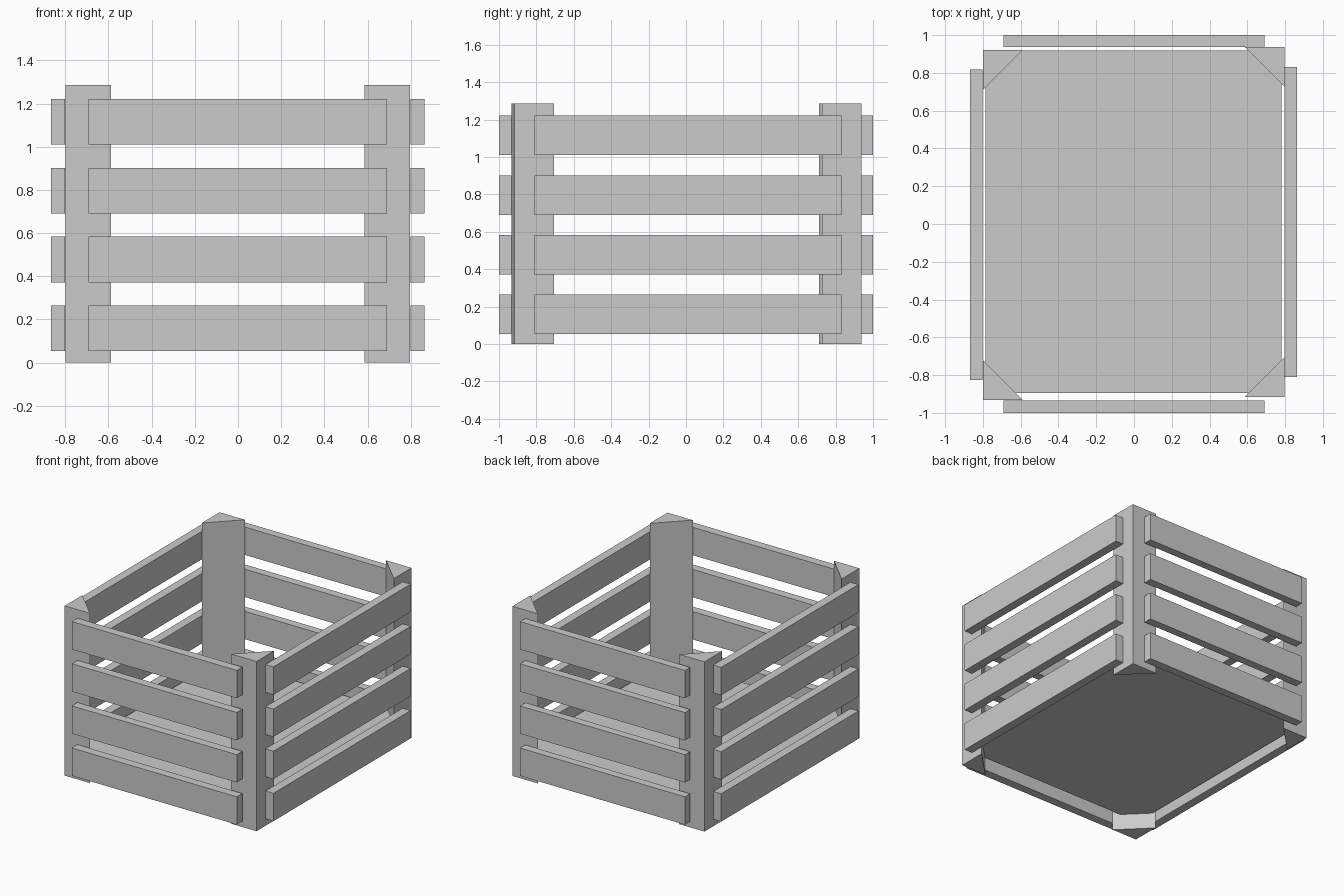
import bpy

cube = bpy.data.objects.get("Cube")
if cube:
    bpy.data.objects.remove(cube, do_unlink=True)

grey = bpy.data.materials.new("plain grey")
grey.use_nodes = True
colour = (0.6, 0.6, 0.6, 1)
grey.diffuse_color = colour
grey.node_tree.nodes["Principled BSDF"].inputs["Base Color"].default_value = colour


def add_prism(name, outline, low, high):
    """Extrude a counter-clockwise outline from height low to height high."""
    n = len(outline)
    verts = [(x, y, z) for z in (low, high) for x, y in outline]
    faces = [tuple(reversed(range(n))), tuple(range(n, 2 * n))]
    faces += [(i, (i + 1) % n, n + (i + 1) % n, n + i) for i in range(n)]
    mesh = bpy.data.meshes.new(name)
    mesh.from_pydata(verts, [], faces)
    mesh.materials.append(grey)
    obj = bpy.data.objects.new(name, mesh)
    bpy.context.collection.objects.link(obj)


def add_box(name, x0, x1, y0, y1, z0, z1):
    add_prism(name, [(x0, y0), (x1, y0), (x1, y1), (x0, y1)], z0, z1)


# Triangular corner posts
LEG = 0.212
for name, x, y in (("front_right_post", -0.8, -0.932), ("front_left_post", 0.797, -0.917),
                   ("back_left_post", 0.797, 0.938), ("back_right_post", -0.8, 0.922)):
    sx, sy = (1 if x < 0 else -1), (1 if y < 0 else -1)
    outline = [(x, y), (x + sx * LEG, y), (x, y + sy * LEG)]
    if sx * sy < 0:
        outline.reverse()
    add_prism(name, outline, 0, 1.285)

# Four rows of slats on each side
for row in range(4):
    low = 0.053 + row * 0.319
    high = low + 0.211
    tag = f"_slat_{row + 1}"
    add_box("front" + tag, -0.692, 0.69, -1, -0.934, low, high)
    add_box("back" + tag, -0.692, 0.69, 0.938, 1, low, high)
    add_box("right" + tag, -0.867, -0.801, -0.825, 0.817, low, high)
    add_box("left" + tag, 0.798, 0.864, -0.81, 0.832, low, high)

# Floor panel, raised above the feet of the posts
add_box("floor_panel", -0.785, 0.78, -0.895, 0.918, 0.12, 0.18)
